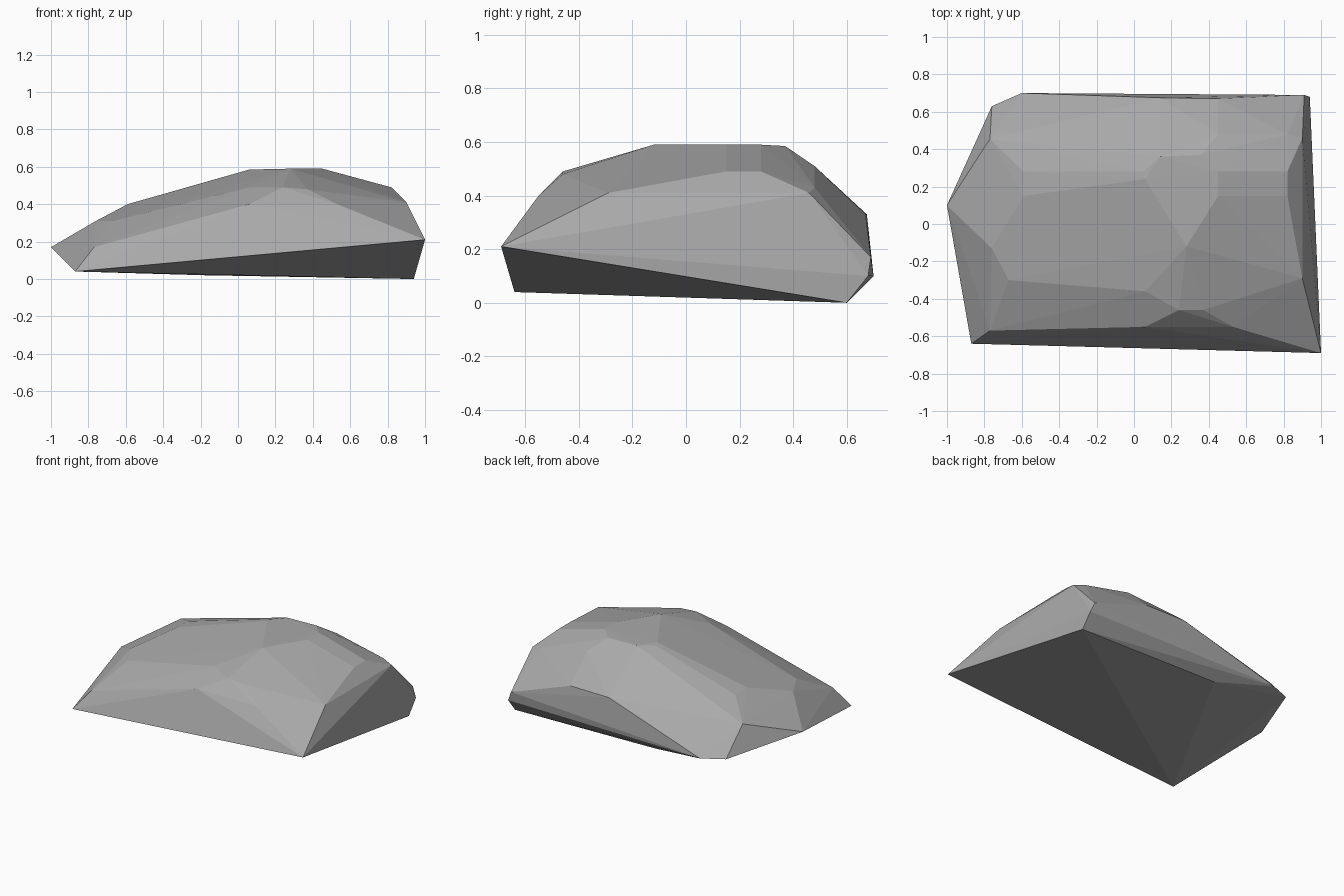
import bpy, bmesh

cube = bpy.data.objects.get("Cube")
if cube:
    bpy.data.objects.remove(cube, do_unlink=True)

# Corner points of the boulder, grouped from the ground up
underside = [(-.87, -.64, .04), (1, -.69, .21), (.94, .60, 0), (-.18, .60, .02)]
rim = [(-1, .10, .17), (-.76, .63, .11), (-.60, .70, .10),
       (.94, .68, .10), (.91, .69, .17), (-.77, -.57, .17)]
shoulder = [(-.77, .455, .30), (-.76, -.13, .31), (-.67, -.30, .31),
            (.06, -.55, .40), (.53, -.55, .40), (.90, -.29, .41),
            (.90, .46, .41), (.45, .67, .33), (.14, .675, .33)]
crown = [(-.59, .15, .40), (-.59, .28, .395), (.24, -.46, .49), (.37, -.46, .48),
         (.06, -.36, .49), (.82, .15, .49), (.82, .28, .49), (.82, .48, .43),
         (.45, .48, .51)]
top = [(.28, -.12, .59), (.06, .24, .585), (.05, .28, .58), (.14, .36, .585),
       (.36, .37, .585), (.45, .28, .59), (.45, .15, .59)]

# Wrap the points in a faceted convex shell
bm = bmesh.new()
for point in underside + rim + shoulder + crown + top:
    bm.verts.new(point)
hull = bmesh.ops.convex_hull(bm, input=bm.verts[:])
loose = {g for g in hull["geom_interior"] + hull["geom_unused"]
         if isinstance(g, bmesh.types.BMVert)}
bmesh.ops.delete(bm, geom=list(loose), context='VERTS')
bmesh.ops.recalc_face_normals(bm, faces=bm.faces[:])

mesh = bpy.data.meshes.new("boulder")
bm.to_mesh(mesh)
bm.free()
boulder = bpy.data.objects.new("boulder", mesh)
bpy.context.collection.objects.link(boulder)

# Plain grey stone
stone = bpy.data.materials.new("grey_stone")
stone.use_nodes = True
grey = (.40, .40, .40, 1)
stone.diffuse_color = grey
stone.node_tree.nodes["Principled BSDF"].inputs["Base Color"].default_value = grey
mesh.materials.append(stone)
